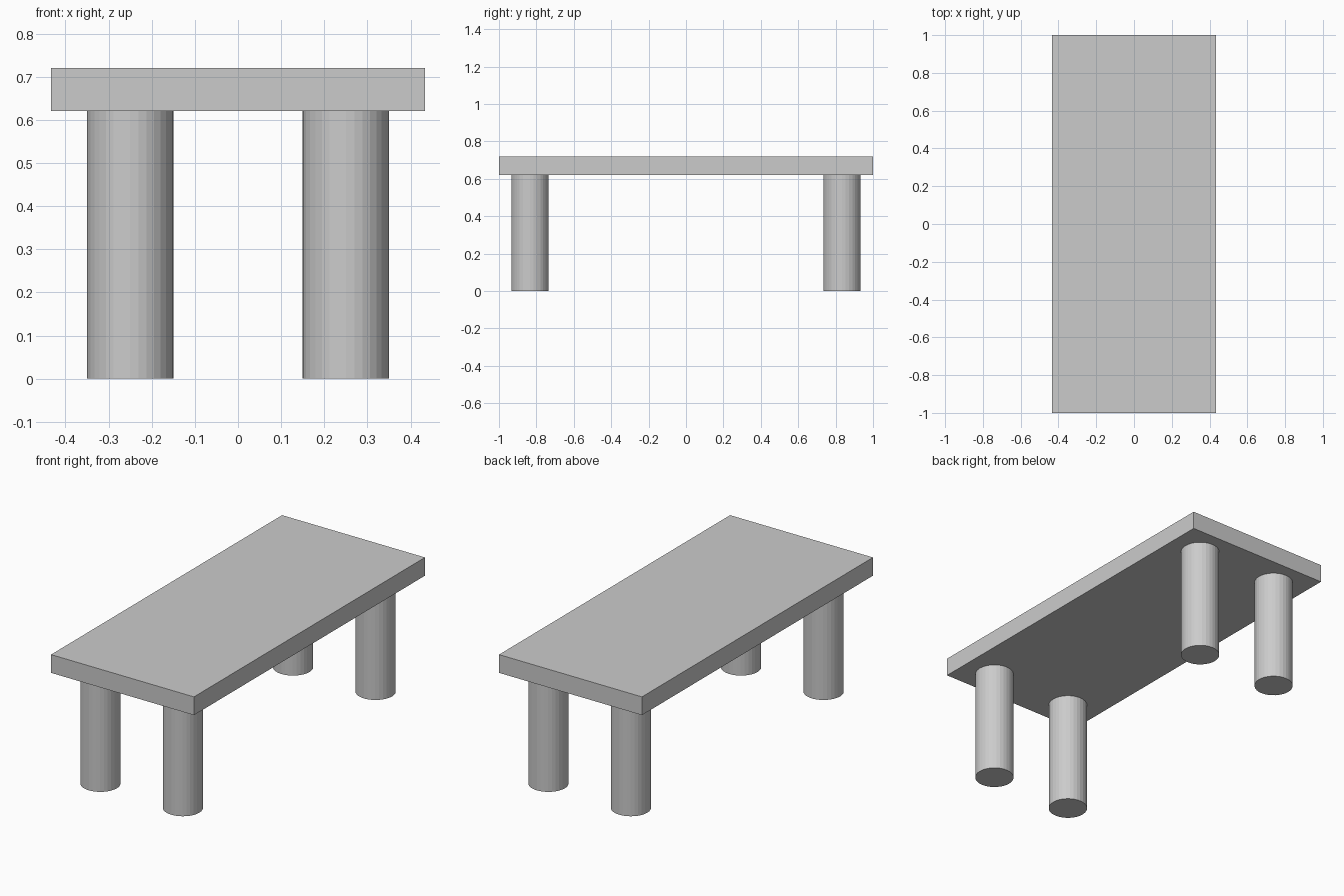
import bpy

if "Cube" in bpy.data.objects:
    bpy.data.objects.remove(bpy.data.objects["Cube"])

LEG_H, TOP_Z = 0.62, 0.72
LEG_R, LEG_X, LEG_Y = 0.1, 0.25, 0.834

# Tabletop slab
bpy.ops.mesh.primitive_cube_add(size=1, location=(0, 0, (LEG_H + TOP_Z) / 2))
top = bpy.context.object
top.name = "tabletop"
top.scale = (0.866, 2.0, TOP_Z - LEG_H)
bpy.ops.object.transform_apply(location=False, rotation=False, scale=True)

# Four round legs
for y_name, sy in (("front", -1), ("back", 1)):
    for x_name, sx in (("left", -1), ("right", 1)):
        bpy.ops.mesh.primitive_cylinder_add(
            vertices=32, radius=LEG_R, depth=LEG_H,
            location=(sx * LEG_X, sy * LEG_Y, LEG_H / 2))
        bpy.context.object.name = f"{y_name}_{x_name}_leg"
